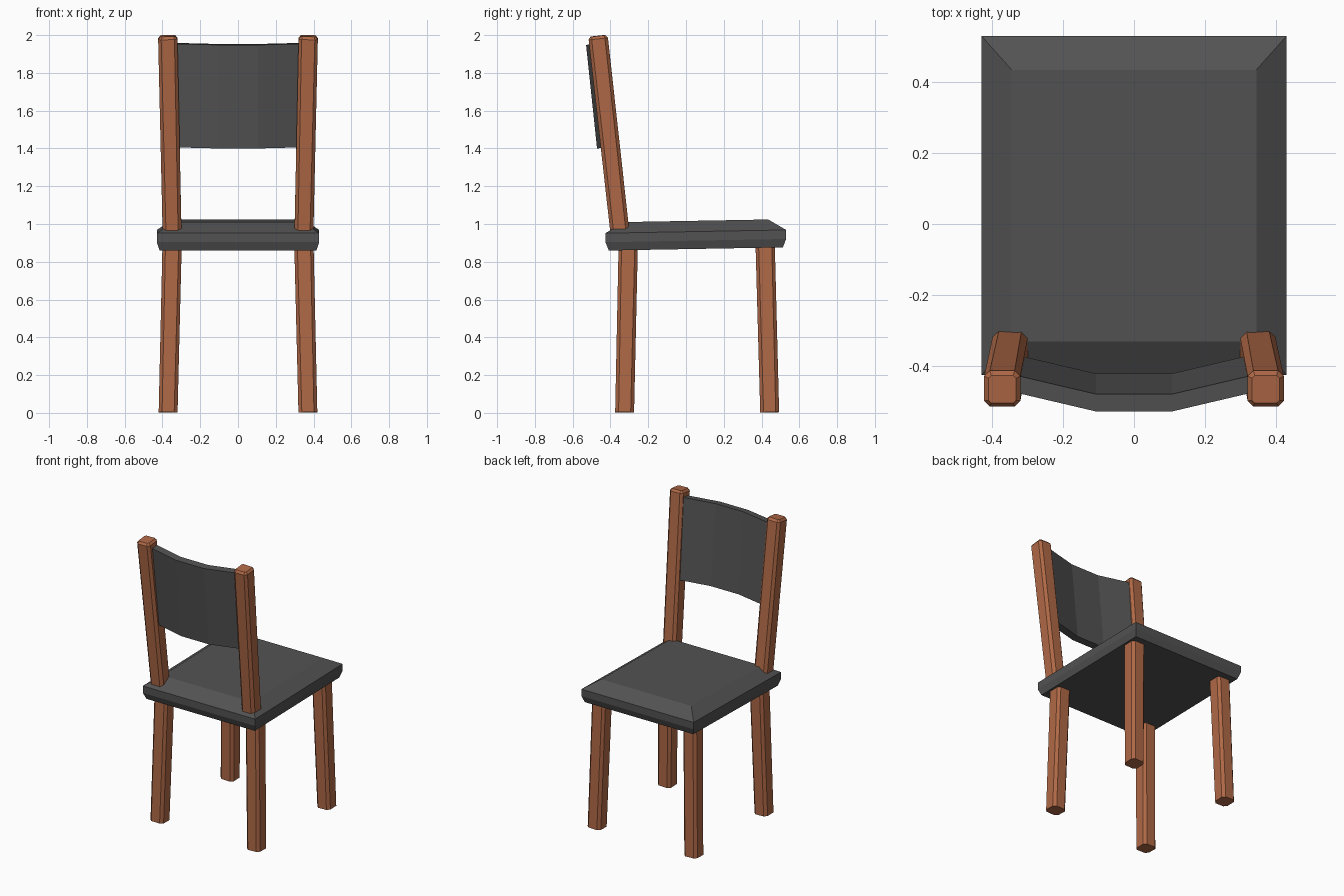
import bpy
import bmesh
from mathutils import Vector

if "Cube" in bpy.data.objects:
    bpy.data.objects.remove(bpy.data.objects["Cube"])


def material(name, rgb):
    m = bpy.data.materials.new(name)
    m.diffuse_color = (*rgb, 1)
    m.use_nodes = True
    m.node_tree.nodes["Principled BSDF"].inputs["Base Color"].default_value = m.diffuse_color
    return m


WOOD = material("brown wood", (0.43, 0.14, 0.062))
PAD = material("dark grey padding", (0.085, 0.085, 0.085))


def loft(name, rings, mat):
    """Join closed rings of points into a capped solid."""
    bm = bmesh.new()
    loops = [[bm.verts.new(p) for p in r] for r in rings]
    n = len(loops[0])
    for a, b in zip(loops, loops[1:]):
        for i in range(n):
            j = (i + 1) % n
            bm.faces.new((a[i], a[j], b[j], b[i]))
    bm.faces.new(loops[0][::-1])
    bm.faces.new(loops[-1])
    bmesh.ops.recalc_face_normals(bm, faces=bm.faces)
    me = bpy.data.meshes.new(name)
    bm.to_mesh(me)
    bm.free()
    me.materials.append(mat)
    ob = bpy.data.objects.new(name, me)
    bpy.context.collection.objects.link(ob)
    return ob


def octagon(center, axis, half, cut):
    """Square with cut corners, lying square to the axis."""
    k = half - cut
    pts = [(half, -k), (half, k), (k, half), (-k, half),
           (-half, k), (-half, -k), (-k, -half), (k, -half)]
    return [(center.x + x, center.y + y,
             center.z - (x * axis.x + y * axis.y) / axis.z) for x, y in pts]


def bar(name, bottom, top, cap=0.0):
    """Chamfered wooden bar, optionally with a bevelled top end."""
    a, b = Vector(bottom), Vector(top)
    d = (b - a).normalized()
    rings = [octagon(a, d, 0.05, 0.018), octagon(b - d * cap, d, 0.051, 0.016)]
    if cap:
        rings.append(octagon(b, d, 0.039, 0.008))
    return loft(name, rings, WOOD)


# Legs and back posts, mirrored left and right
for side, s in (("left", -1), ("right", 1)):
    bar(f"rear_leg_{side}", (s * 0.37, -0.325, 0.003), (s * 0.348, -0.305, 0.93))
    bar(f"front_leg_{side}", (s * 0.37, 0.443, 0.003), (s * 0.348, 0.418, 0.93))
    bar(f"back_post_{side}", (s * 0.349, -0.35, 0.955), (s * 0.372, -0.466, 1.996), 0.015)

# Seat: stacked rectangles with a bevelled rim, rising slightly to the front
seat_rings = []
for ix, iy, z in ((0.015, 0.017, 0.868), (0, 0, 0.912), (0, 0, 0.96), (0.085, 0.095, 1.017)):
    x, y = 0.43 - ix, 0.478 - iy
    seat_rings.append([(px, py + 0.052, z + 0.018 * py)
                       for px, py in ((-x, -y), (x, -y), (x, y), (-x, y))])
loft("seat", seat_rings, PAD)

# Curved backrest panel between the posts, leaning back
panel_rings = []
for x, bow in ((-0.35, 0.057), (-0.107, 0), (0.107, 0), (0.35, 0.057)):
    dz = bow * 0.11
    panel_rings.append([(x, -0.471 + bow, 1.40 + dz), (x, -0.422 + bow, 1.405 + dz),
                        (x, -0.480 + bow, 1.953 + dz), (x, -0.529 + bow, 1.948 + dz)])
loft("backrest_panel", panel_rings, PAD)
